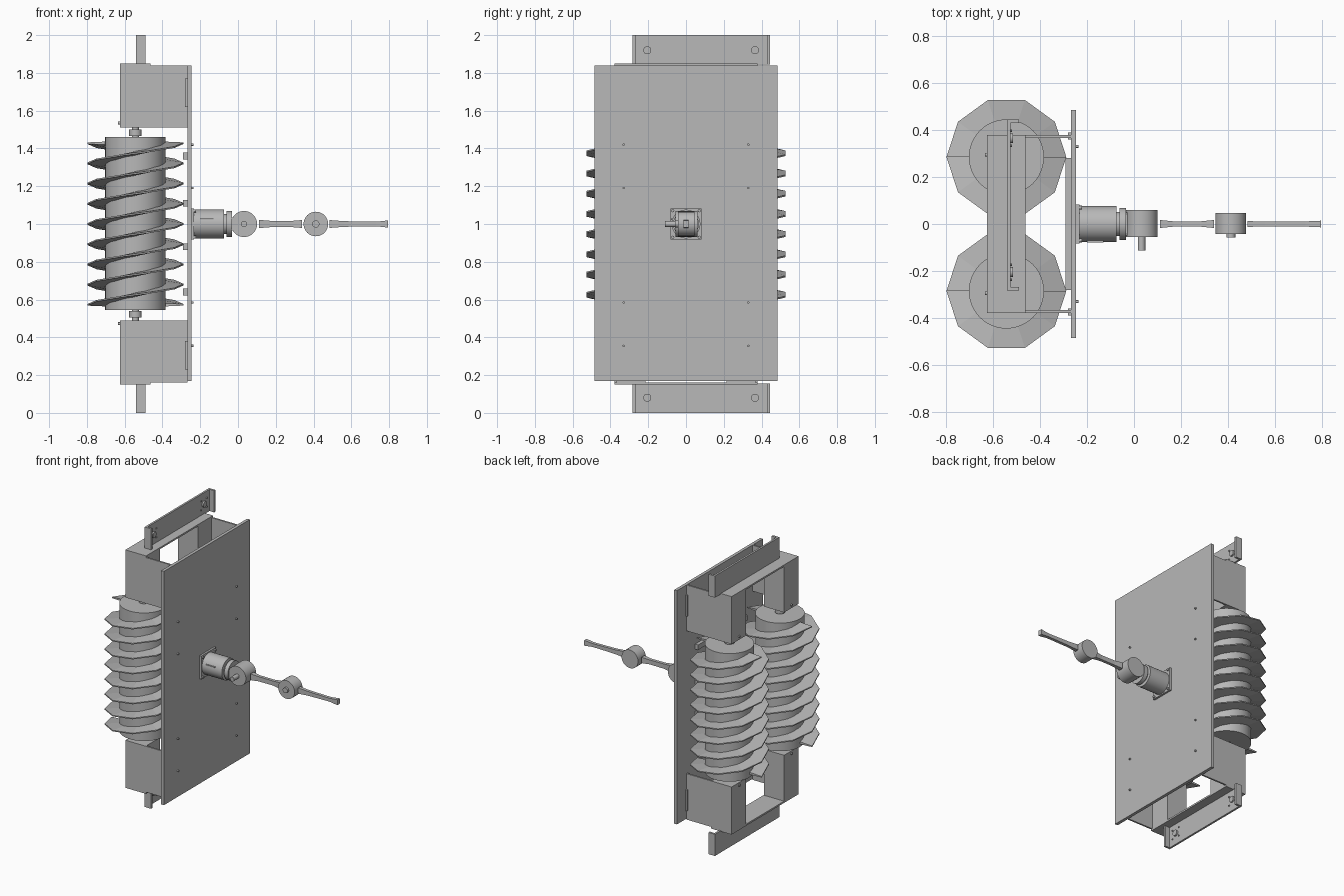
import bpy, bmesh
from math import cos, sin, pi, tau
from mathutils import Vector

default = bpy.data.objects.get("Cube")
if default:
    bpy.data.objects.remove(default, do_unlink=True)

GREY = (0.48, 0.48, 0.48, 1)
metal = bpy.data.materials.new("grey metal")
metal.diffuse_color = GREY
metal.use_nodes = True
metal.node_tree.nodes["Principled BSDF"].inputs["Base Color"].default_value = GREY


def finish(name, bm, smooth=False):
    bmesh.ops.recalc_face_normals(bm, faces=bm.faces)
    mesh = bpy.data.meshes.new(name)
    bm.to_mesh(mesh)
    bm.free()
    mesh.materials.append(metal)
    obj = bpy.data.objects.new(name, mesh)
    bpy.context.collection.objects.link(obj)
    if smooth:
        bpy.ops.object.select_all(action='DESELECT')
        obj.select_set(True)
        bpy.context.view_layer.objects.active = obj
        bpy.ops.object.shade_smooth_by_angle(angle=0.6)
    return obj


def box(name, x, y, z):
    """Box from (low, high) ranges."""
    bm = bmesh.new()
    bmesh.ops.create_cube(bm, size=1)
    for v in bm.verts:
        v.co = [(r[0] + r[1]) / 2 + c * (r[1] - r[0]) for c, r in zip(v.co, (x, y, z))]
    return finish(name, bm)


def rod(name, start, end, radius, sides=32):
    """Cylinder between two points."""
    a, b = Vector(start), Vector(end)
    bm = bmesh.new()
    bmesh.ops.create_cone(bm, cap_ends=True, segments=sides, radius1=radius,
                          radius2=radius, depth=(b - a).length)
    turn = (b - a).to_track_quat('Z', 'Y')
    for v in bm.verts:
        v.co = turn @ v.co + (a + b) / 2
    return finish(name, bm, True)


def screw_blade(name, cx, cy, phase):
    """Helical blade, ten facets per turn, four turns, tapering to its rim."""
    steps, turns, lead = 10, 4, 0.214
    bm = bmesh.new()
    rings = []
    for i in range(steps * turns + 1):
        a = phase + tau * i / steps
        z = 0.572 + lead * i / steps
        section = ((0.14, -0.009), (0.255, -0.004), (0.255, 0.004), (0.14, 0.009))
        rings.append([bm.verts.new((cx + r * cos(a), cy + r * sin(a), z + h))
                      for r, h in section])
    for p, q in zip(rings, rings[1:]):
        for k in range(4):
            n = (k + 1) % 4
            bm.faces.new((p[k], p[n], q[n], q[k]))
    bm.faces.new(rings[0])
    bm.faces.new(rings[-1])
    finish(name, bm)


def link_bar(name, profile):
    """Square bar along x, with a half thickness at each station."""
    bm = bmesh.new()
    rings = [[bm.verts.new((x, sy * w, 1 + sz * h))
              for sy, sz in ((-1, -1), (1, -1), (1, 1), (-1, 1))] for x, w, h in profile]
    for p, q in zip(rings, rings[1:]):
        for k in range(4):
            n = (k + 1) % 4
            bm.faces.new((p[k], p[n], q[n], q[k]))
    bm.faces.new(rings[0])
    bm.faces.new(rings[-1])
    finish(name, bm)


# Back plate with bolts and crossbars
box("main_plate", (-0.268, -0.246), (-0.485, 0.485), (0.168, 1.838))
for z in (0.355, 0.585, 1.19, 1.42):
    for y in (-0.33, 0.33):
        rod("plate_bolt", (-0.25, y, z), (-0.236, y, z), 0.006, 12)
for z in (0.64, 0.88, 1.11, 1.36):
    box("crossbar", (-0.292, -0.268), (-0.28, 0.28), (z - 0.018, z + 0.018))

# Twin screws
SX = -0.543
for side, y in (("front", -0.285), ("rear", 0.285)):
    rod(side + "_screw_core", (SX, y, 0.545), (SX, y, 1.46), 0.16, 48)
    rod(side + "_screw_shaft", (SX, y, 0.47), (SX, y, 1.53), 0.018)
    for z in (0.522, 1.483):
        rod(side + "_shaft_collar", (SX, y, z - 0.017), (SX, y, z + 0.017), 0.033)
    for phase in (0, pi):
        screw_blade(side + "_screw_blade", SX, y, phase)

# Upper and lower frames, mirrored about mid height
for level, flip in (("upper", False), ("lower", True)):
    def span(lo, hi):
        return (2 - hi, 2 - lo) if flip else (lo, hi)

    box(level + "_beam", (-0.625, -0.462), (-0.378, 0.378), span(1.838, 1.85))
    for s in (-1, 1):
        def across(lo, hi):
            return tuple(sorted((s * lo, s * hi)))

        box(level + "_leg", (-0.625, -0.465), across(0.215, 0.375), span(1.51, 1.84))
        box(level + "_side_plate", (-0.625, -0.268), across(0.366, 0.378), span(1.51, 1.838))
        box(level + "_flange", (-0.28, -0.266), across(0.36, 0.39), span(1.62, 1.77))
        y = s * 0.295
        z = 0.472 if flip else 1.534
        rod(level + "_leg_bolt", (-0.634, y, z), (-0.62, y, z), 0.008, 12)

    # Mounting rail, offset to the rear
    box(level + "_rail", (-0.54, -0.526), (-0.283, 0.445), span(1.845, 2.0))
    for y in (-0.283, 0.43):
        box(level + "_rail_end", (-0.53, -0.49), (y, y + 0.015), span(1.845, 2.0))
    z = 0.08 if flip else 1.92
    for y in (-0.205, 0.365):
        rod(level + "_rail_boss", (-0.53, y, z), (-0.515, y, z), 0.021)
        for dy in (-0.032, 0.032):
            for dz in (-0.032, 0.032):
                rod(level + "_rail_pin", (-0.53, y + dy, z + dz),
                    (-0.52, y + dy, z + dz), 0.005, 10)

# Motor
box("motor_base", (-0.246, -0.232), (-0.083, 0.083), (0.917, 1.083))
for y in (-0.07, 0.07):
    for z in (0.93, 1.07):
        rod("base_bolt", (-0.24, y, z), (-0.222, y, z), 0.008, 12)
rod("motor_body", (-0.235, 0, 1), (-0.075, 0, 1), 0.076, 48)
box("motor_key", (-0.2, -0.13), (-0.079, -0.07), (1.022, 1.03))
rod("motor_neck", (-0.08, 0, 1), (-0.055, 0, 1), 0.052)
rod("motor_flange", (-0.062, 0, 1), (-0.033, 0, 1), 0.068, 48)
box("shoulder_block", (-0.035, 0.02), (-0.048, 0.048), (0.965, 1.035))

# Arm joints and links
rod("shoulder_joint", (0.032, -0.055, 1), (0.032, 0.06, 1), 0.069, 48)
rod("shoulder_pin", (0.032, -0.112, 1), (0.032, -0.05, 1), 0.016)
rod("elbow_joint", (0.412, -0.042, 1), (0.412, 0.046, 1), 0.065, 48)
rod("elbow_pin", (0.412, -0.057, 1), (0.412, -0.04, 1), 0.019)
link_bar("upper_link", ((0.11, 0.017, 0.022), (0.17, 0.011, 0.017),
                        (0.28, 0.011, 0.016), (0.34, 0.017, 0.021)))
link_bar("lower_link", ((0.484, 0.012, 0.021), (0.56, 0.011, 0.015),
                        (0.73, 0.011, 0.012), (0.795, 0.014, 0.019)))
